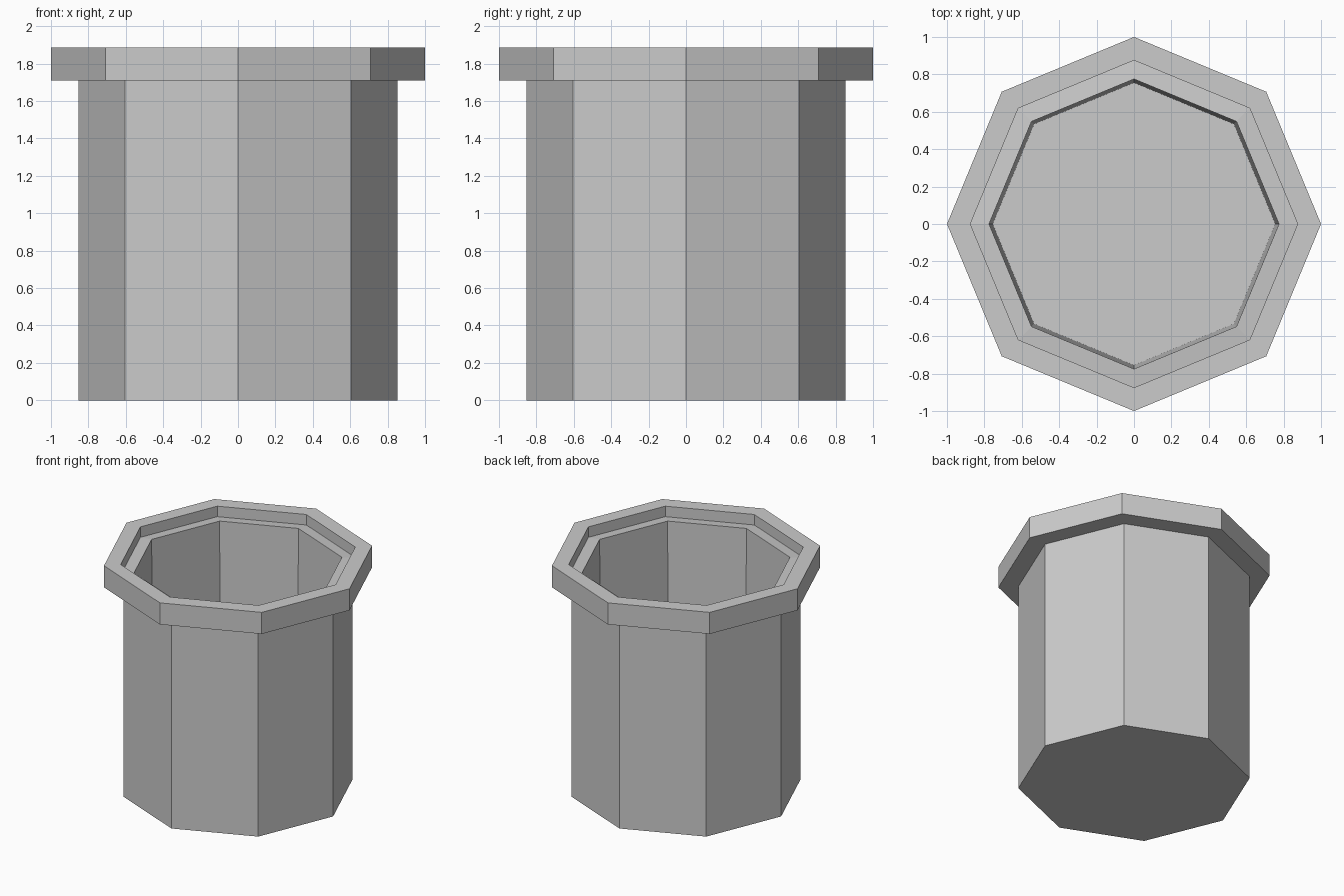
import bpy
import bmesh
from math import cos, sin, tau

if "Cube" in bpy.data.objects:
    bpy.data.objects.remove(bpy.data.objects["Cube"])

SIDES = 8


def lathe(name, profile):
    """Revolve a (radius, z) profile into a closed low-poly solid."""
    bm = bmesh.new()
    rings = [[bm.verts.new((r * cos(tau * i / SIDES), r * sin(tau * i / SIDES), z))
              for i in range(SIDES)] for r, z in profile]
    for a, b in zip(rings, rings[1:]):
        for i in range(SIDES):
            j = (i + 1) % SIDES
            bm.faces.new((a[i], a[j], b[j], b[i]))
    # flat caps: underside and inner floor
    bm.faces.new(rings[0][::-1])
    bm.faces.new(rings[-1])
    bmesh.ops.recalc_face_normals(bm, faces=bm.faces)
    mesh = bpy.data.meshes.new(name)
    bm.to_mesh(mesh)
    bm.free()
    obj = bpy.data.objects.new(name, mesh)
    bpy.context.collection.objects.link(obj)
    return obj


# octagonal pot: outer wall, overhanging rim, inner ledge, tapered cavity
lathe("octagonal_pot", [
    (0.853, 0.0), (0.853, 1.71),
    (1.0, 1.71), (1.0, 1.885),
    (0.875, 1.885), (0.875, 1.80),
    (0.775, 1.81), (0.755, 0.08),
])
